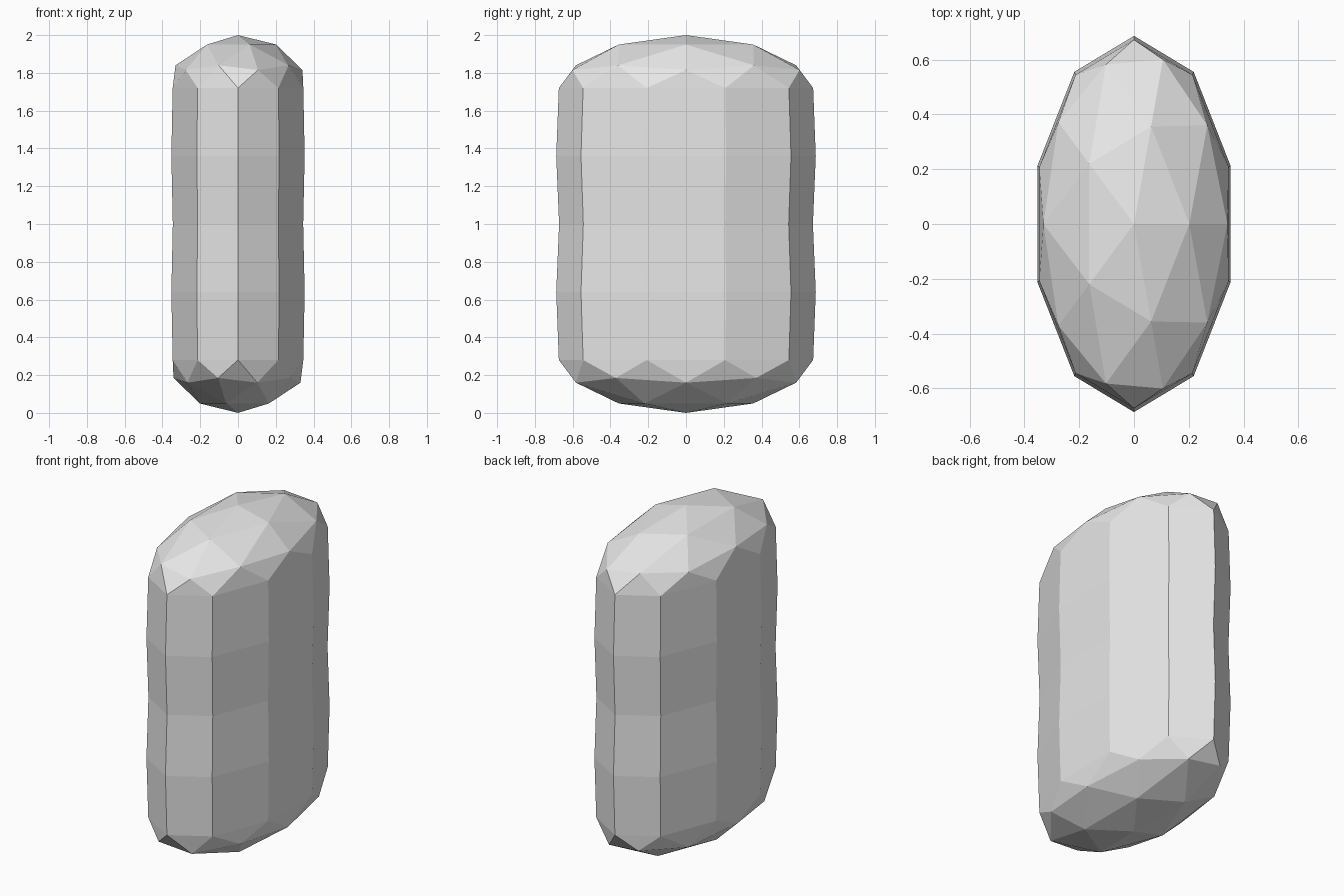
import bpy, bmesh
from math import cos, sin, radians
from mathutils import Vector

cube = bpy.data.objects.get("Cube")
if cube:
    bpy.data.objects.remove(cube, do_unlink=True)

RX, RY = 0.371, 0.687   # elliptical half widths

# One grey material
grey = bpy.data.materials.new("light grey")
grey.use_nodes = True
colour = (0.8, 0.8, 0.8, 1)
grey.diffuse_color = colour
grey.node_tree.nodes["Principled BSDF"].inputs["Base Color"].default_value = colour

bm = bmesh.new()


def ring(sign, count, start, radius, z):
    """Elliptical ring of vertices, point-mirrored when sign is -1."""
    verts = []
    for i in range(count):
        a = radians(start + 360 * i / count)
        p = Vector((RX * radius * cos(a), RY * radius * sin(a), z)) * sign
        verts.append(bm.verts.new(p + Vector((0, 0, 1))))
    return verts


# The lower half is the upper half inverted through the centre
for sign in (1, -1):
    pole = bm.verts.new((0, 0, 1 + sign))
    upper = ring(sign, 5, 0, 0.545, 0.95)
    corner = ring(sign, 5, 0, 0.92, 0.815)
    middle = ring(sign, 5, 36, 0.892, 0.84)
    rim = ring(sign, 10, 18, 0.98, 0.72)

    # Faceted cap
    for k in range(5):
        n = (k + 1) % 5
        u, un, c, cn, m = upper[k], upper[n], corner[k], corner[n], middle[k]
        before, left, right = rim[2 * k - 1], rim[2 * k], rim[2 * k + 1]
        for tri in ((pole, u, un), (u, c, m), (u, m, un), (un, m, cn),
                    (c, left, m), (m, left, right), (m, right, cn),
                    (c, before, left)):
            bm.faces.new(tri)

    # Ten-sided body, slightly waisted
    last = rim
    for radius, z in ((1.0, 0.36), (0.978, 0.0)):
        this = ring(sign, 10, 18, radius, z)
        for i in range(10):
            j = (i + 1) % 10
            bm.faces.new((last[i], this[i], this[j], last[j]))
        last = this

bmesh.ops.remove_doubles(bm, verts=bm.verts, dist=0.0005)
bmesh.ops.recalc_face_normals(bm, faces=bm.faces)

mesh = bpy.data.meshes.new("faceted_capsule")
bm.to_mesh(mesh)
bm.free()
mesh.materials.append(grey)
body = bpy.data.objects.new("faceted_capsule", mesh)
bpy.context.collection.objects.link(body)
